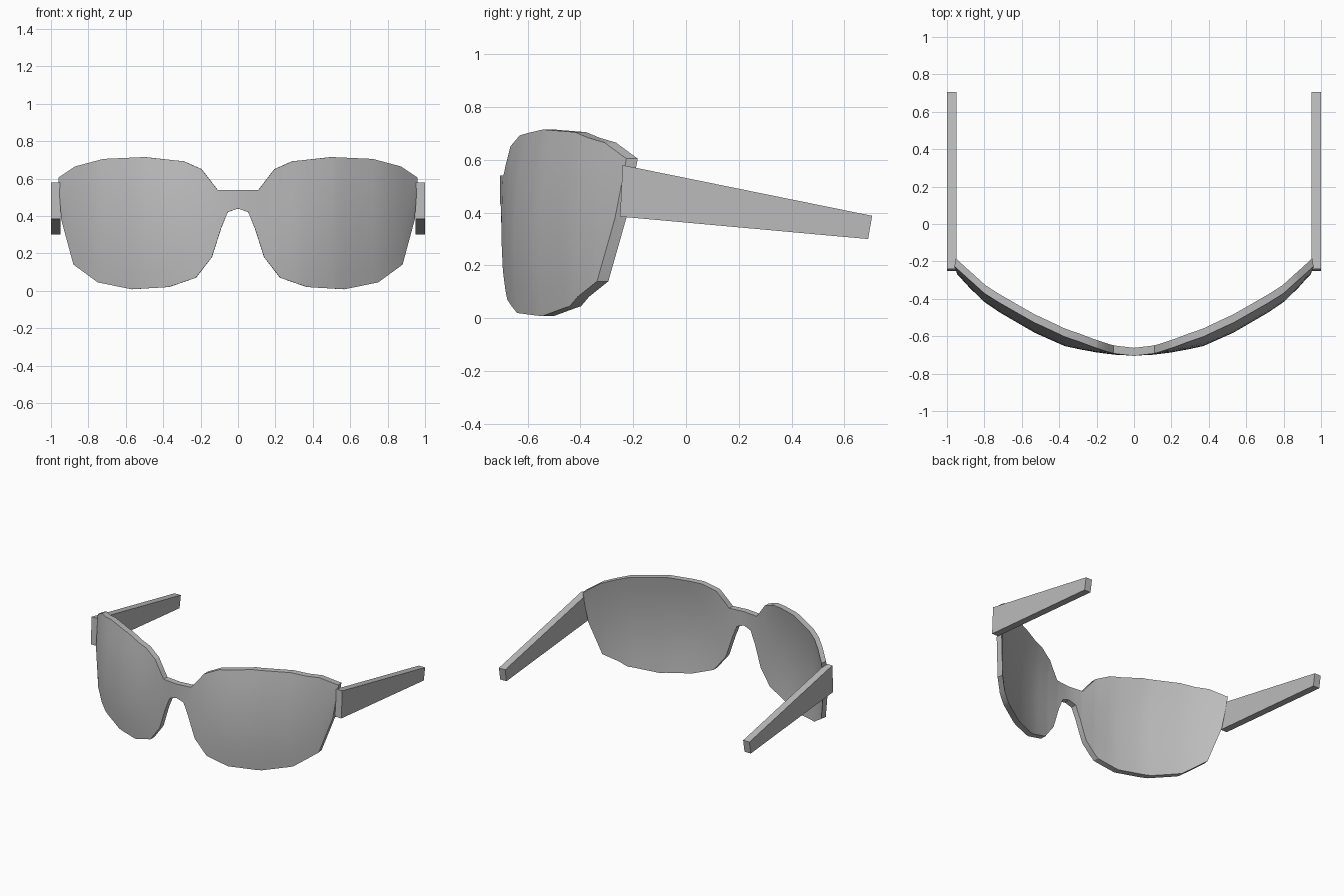
import bpy, bmesh

cube = bpy.data.objects.get("Cube")
if cube:
    bpy.data.objects.remove(cube, do_unlink=True)

grey = bpy.data.materials.new("plain grey")
grey.use_nodes = True
COLOUR = (0.5, 0.5, 0.5, 1)
grey.diffuse_color = COLOUR
bsdf = next(n for n in grey.node_tree.nodes if n.type == 'BSDF_PRINCIPLED')
bsdf.inputs["Base Color"].default_value = COLOUR


def make_object(name, bm):
    bmesh.ops.recalc_face_normals(bm, faces=bm.faces)
    mesh = bpy.data.meshes.new(name)
    bm.to_mesh(mesh)
    bm.free()
    mesh.materials.append(grey)
    obj = bpy.data.objects.new(name, mesh)
    bpy.context.collection.objects.link(obj)
    return obj


def interp(points, x):
    """Height of a polyline at x."""
    for (x0, v0), (x1, v1) in zip(points, points[1:]):
        if x <= x1:
            return v0 + (v1 - v0) * (x - x0) / (x1 - x0)
    return points[-1][1]


# Half outlines of the lens shield (x, z) and its wrap around the face (x, y)
TOP = [(0, .54), (.11, .54), (.195, .65), (.29, .692), (.5, .715),
       (.72, .705), (.87, .665), (.96, .605)]
BOTTOM = [(0, .44), (.055, .42), (.09, .335), (.14, .18), (.225, .07), (.37, .02),
          (.57, .008), (.75, .045), (.88, .14), (.945, .38), (.96, .59)]
WRAP = [(0, -.705), (.1, -.685), (.2, -.658), (.37, -.603), (.53, -.532),
        (.72, -.422), (.8, -.367), (.88, -.29), (.945, -.223), (.96, -.207)]
ROWS = 8
THICKNESS = .043


def front_point(x, t):
    a = abs(x)
    lo, hi = interp(BOTTOM, a), interp(TOP, a)
    z = lo + (hi - lo) * t
    bulge = .05 * min(1, a / .35) * (1 - ((z - .25) / .45) ** 2)
    return (x, interp(WRAP, a) - bulge, z)


# Lens shield: a curved grid of columns, thickened backwards
half = sorted({p[0] for p in TOP + BOTTOM + WRAP})
columns = [-x for x in reversed(half[1:])] + half
bm = bmesh.new()
grid = [[bm.verts.new(front_point(x, r / ROWS)) for r in range(ROWS + 1)]
        for x in columns]
for a, b in zip(grid, grid[1:]):
    for r in range(ROWS):
        bm.faces.new((a[r], b[r], b[r + 1], a[r + 1]))
ext = bmesh.ops.extrude_face_region(bm, geom=bm.faces[:], use_keep_orig=True)
for v in ext["geom"]:
    if isinstance(v, bmesh.types.BMVert):
        v.co.y += THICKNESS
        v.co.x *= .993
lens = make_object("lens_shield", bm)
bpy.ops.object.select_all(action='DESELECT')
lens.select_set(True)
bpy.context.view_layer.objects.active = lens
bpy.ops.object.shade_smooth_by_angle()

# Temple arms: tapered side profile (y, z) extruded across x
ARM = [(-.24, .58), (-.25, .385), (.69, .30), (.705, .388)]
for side, name in ((1, "left_temple_arm"), (-1, "right_temple_arm")):
    bm = bmesh.new()
    inner = [bm.verts.new((side * .95, y, z)) for y, z in ARM]
    outer = [bm.verts.new((side * 1.0, y, z)) for y, z in ARM]
    bm.faces.new(inner)
    bm.faces.new(outer)
    for i in range(4):
        j = (i + 1) % 4
        bm.faces.new((inner[i], inner[j], outer[j], outer[i]))
    make_object(name, bm)
